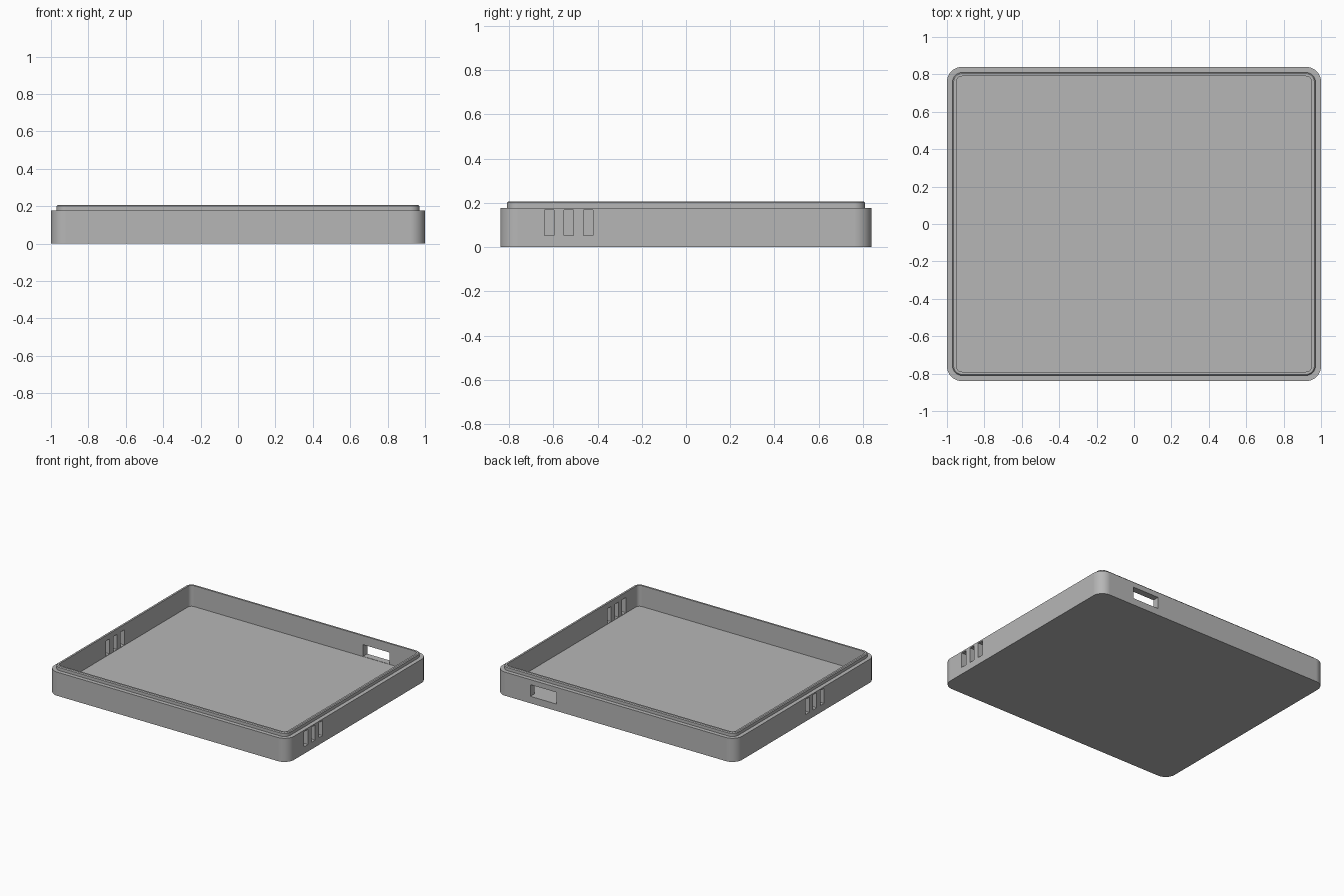
import bpy, bmesh, math
from mathutils import Vector

cube = bpy.data.objects.get("Cube")
if cube:
    bpy.data.objects.remove(cube, do_unlink=True)

HALF_X, HALF_Y, RADIUS = 1.0, 0.84, 0.08
FLOOR_Z, SHOULDER_Z, TOP_Z = 0.05, 0.178, 0.207
WALL, LIP_INSET, CHAMFER = 0.05, 0.03, 0.006
CORNER_STEPS = 10

grey = bpy.data.materials.new("mid_grey")
grey.use_nodes = True
colour = (0.47, 0.47, 0.47, 1)
grey.diffuse_color = colour
grey.node_tree.nodes["Principled BSDF"].inputs["Base Color"].default_value = colour


def ring(bm, inset, z):
    """Rounded rectangle of vertices, inset from the outer outline."""
    r = RADIUS - inset
    verts = []
    for k, (sx, sy) in enumerate([(1, 1), (-1, 1), (-1, -1), (1, -1)]):
        for i in range(CORNER_STEPS + 1):
            a = (k + i / CORNER_STEPS) * math.pi / 2
            verts.append(bm.verts.new((sx * (HALF_X - RADIUS) + r * math.cos(a),
                                       sy * (HALF_Y - RADIUS) + r * math.sin(a), z)))
    return verts


def box_cutter(name, low, high):
    """Box between two corners, used only for cutting."""
    low, high = Vector(low), Vector(high)
    bpy.ops.mesh.primitive_cube_add(size=1, location=(low + high) / 2)
    ob = bpy.context.object
    ob.name = name
    ob.scale = high - low
    ob.hide_render = True
    return ob


# Tray shell: underside, outer wall, shoulder, raised lip, inner wall, floor
profile = [(0, 0), (0, SHOULDER_Z), (LIP_INSET, SHOULDER_Z),
           (LIP_INSET, TOP_Z - CHAMFER), (LIP_INSET + CHAMFER, TOP_Z),
           (WALL, TOP_Z), (WALL, FLOOR_Z)]
bm = bmesh.new()
rings = [ring(bm, inset, z) for inset, z in profile]
for a, b in zip(rings, rings[1:]):
    for i in range(len(a)):
        j = (i + 1) % len(a)
        bm.faces.new((a[i], a[j], b[j], b[i]))
bm.faces.new(rings[0][::-1])
bm.faces.new(rings[-1])
bmesh.ops.recalc_face_normals(bm, faces=bm.faces)
mesh = bpy.data.meshes.new("tray")
bm.to_mesh(mesh)
bm.free()
mesh.materials.append(grey)
tray = bpy.data.objects.new("tray", mesh)
bpy.context.collection.objects.link(tray)

# Three vent slots in each side wall
cutters = []
for side, middle in ((1, -0.53), (-1, -0.107)):
    for step in (-1, 0, 1):
        y = middle + step * 0.088
        x0, x1 = sorted((side * 0.92, side * 1.05))
        cutters.append(box_cutter("vent_cutter", (x0, y - 0.022, FLOOR_Z + 0.003),
                                  (x1, y + 0.022, 0.167)))

# Cable port in the back wall
cutters.append(box_cutter("port_cutter", (0.49, 0.76, FLOOR_Z + 0.002), (0.71, 0.9, 0.14)))

# Cut the openings, then drop the cutters
bpy.ops.object.select_all(action='DESELECT')
tray.select_set(True)
bpy.context.view_layer.objects.active = tray
for cutter in cutters:
    cut = tray.modifiers.new("opening", 'BOOLEAN')
    cut.operation = 'DIFFERENCE'
    cut.solver = 'EXACT'
    cut.object = cutter
    bpy.ops.object.modifier_apply(modifier=cut.name)
for cutter in cutters:
    bpy.data.objects.remove(cutter, do_unlink=True)

# Smooth the round corners, keep the walls flat
bpy.ops.object.shade_smooth_by_angle(angle=math.radians(30))
flat = tray.modifiers.new("flat_walls", 'WEIGHTED_NORMAL')
flat.keep_sharp = True
